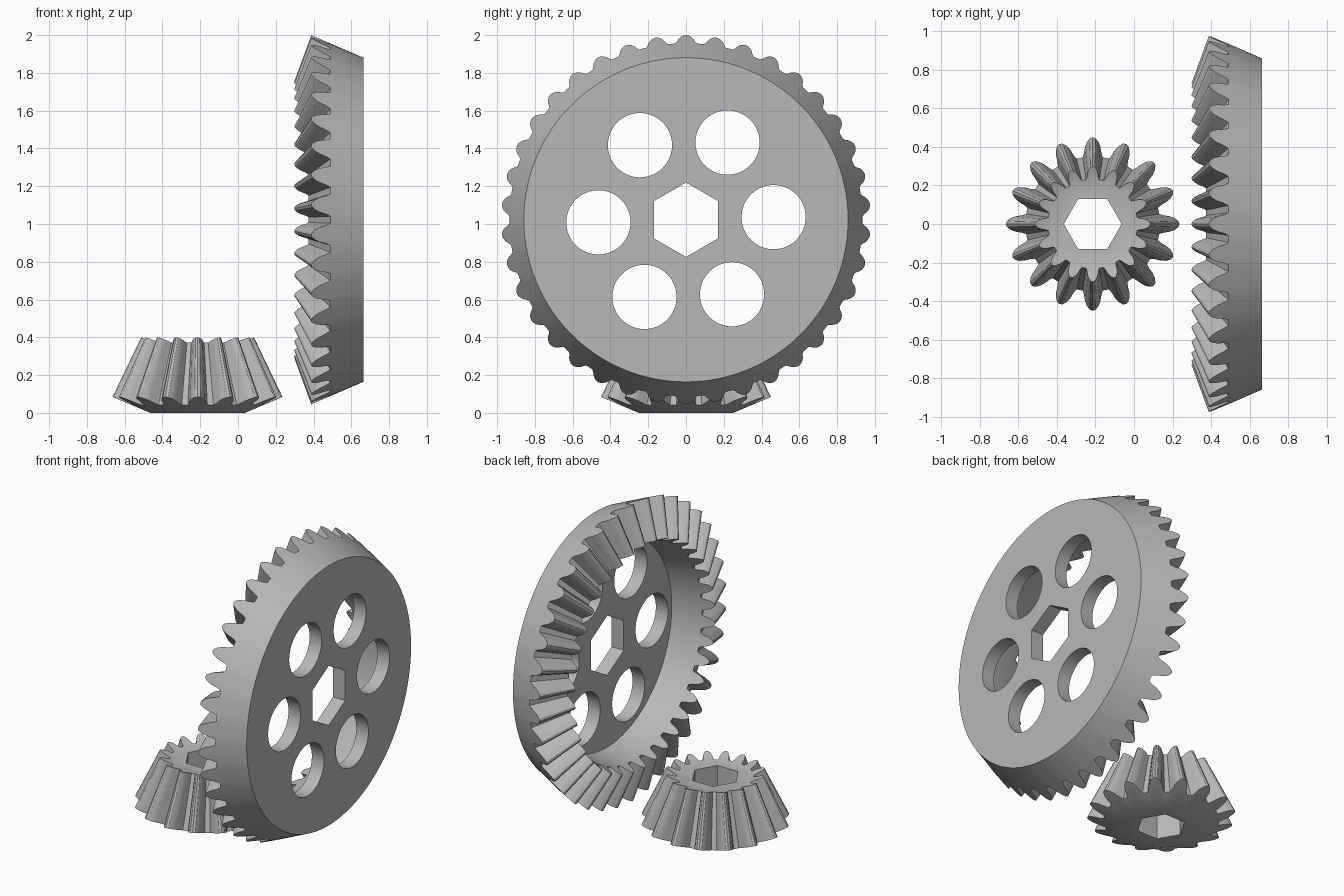
import bpy, bmesh
from math import sin, cos, atan2, pi, radians
from mathutils import Matrix, Vector

cube = bpy.data.objects.get("Cube")
if cube:
    bpy.data.objects.remove(cube, do_unlink=True)

MODULE = 0.0504
PINION_TEETH, WHEEL_TEETH = 16, 38
DEDENDUM = -1.17
# Half of one tooth: (fraction of the tooth pitch, height in modules)
HALF = [(0.38, DEDENDUM), (0.31, -0.7), (0.25, 0), (0.18, 0.5), (0.085, 0.9)]
TOOTH = [(-f, a) for f, a in HALF] + [(0, 1)] + [(f, a) for f, a in reversed(HALF)]

steel = bpy.data.materials.new("grey_steel")
steel.use_nodes = True
GREY = (0.48, 0.48, 0.48, 1)
steel.diffuse_color = GREY
steel.node_tree.nodes["Principled BSDF"].inputs["Base Color"].default_value = GREY


def new_object(name, bm):
    bmesh.ops.recalc_face_normals(bm, faces=bm.faces)
    mesh = bpy.data.meshes.new(name)
    bm.to_mesh(mesh)
    bm.free()
    obj = bpy.data.objects.new(name, mesh)
    bpy.context.collection.objects.link(obj)
    return obj


def prism(bm, sides, radius, x, y):
    """Upright prism, tall enough to pierce any gear."""
    ret = bmesh.ops.create_cone(bm, cap_ends=True, segments=sides,
                                radius1=radius, radius2=radius, depth=4)
    verts = ret["verts"]
    # Put one corner on the local x axis
    first = atan2(verts[0].co.y, verts[0].co.x)
    bmesh.ops.rotate(bm, verts=verts, matrix=Matrix.Rotation(-first, 3, 'Z'))
    bmesh.ops.translate(bm, verts=verts, vec=(x, y, 0))


def bevel_gear(name, teeth, mate, face_scale, back, floor, holes):
    """Bevel gear with its cone apex at the origin, widening along +z."""
    angle = atan2(teeth, mate)
    radius, height = MODULE * teeth / 2, MODULE * mate / 2
    pitch = 2 * pi / teeth
    outline = [((i + f) * pitch, a) for i in range(teeth) for f, a in TOOTH]

    def point(t, a, scale):
        r = (radius + a * MODULE * cos(angle)) * scale
        h = (height - a * MODULE * sin(angle)) * scale
        return Vector((r * cos(t), r * sin(t), h))

    def circle(r, h):
        return [Vector((r * cos(t), r * sin(t), h)) for t, a in outline]

    # Rings from the back face, over the teeth, to the inner floor
    rings = [circle(*back),
             [point(t, a, 1) for t, a in outline],
             [point(t, a, face_scale) for t, a in outline],
             [point(t, DEDENDUM - 0.1, face_scale) for t, a in outline]]
    if floor:
        rings.append(circle(*floor))

    bm = bmesh.new()
    rows = [[bm.verts.new(co) for co in ring] for ring in rings]
    n = len(outline)
    for low, high in zip(rows, rows[1:]):
        for i in range(n):
            j = (i + 1) % n
            bm.faces.new((low[i], low[j], high[j], high[i]))
    bm.faces.new(rows[0])
    bm.faces.new(rows[-1])
    gear = new_object(name, bm)
    gear.data.materials.append(steel)

    # Cut the shaft hole and any lightening holes
    bm = bmesh.new()
    for hole in holes:
        prism(bm, *hole)
    cutter = new_object(name + "_cutter", bm)
    cutter.hide_render = True
    cutter.data.materials.append(steel)
    mod = gear.modifiers.new("holes", 'BOOLEAN')
    mod.operation = 'DIFFERENCE'
    mod.solver = 'EXACT'
    mod.object = cutter
    bpy.ops.object.select_all(action='DESELECT')
    gear.select_set(True)
    bpy.context.view_layer.objects.active = gear
    bpy.ops.object.modifier_apply(modifier=mod.name)
    bpy.data.objects.remove(cutter, do_unlink=True)
    bpy.ops.object.shade_smooth_by_angle(angle=radians(30))
    return gear


AXIS_Z = 1.0225

# Small gear lying flat, with a hexagonal shaft hole
pinion = bevel_gear("small_bevel_gear", PINION_TEETH, WHEEL_TEETH, 0.664,
                    back=(0.25, AXIS_Z), floor=None,
                    holes=[(6, 0.15, 0, 0)])
pinion.matrix_world = Matrix.Translation((-0.214, 0, AXIS_Z)) @ Matrix.Rotation(pi, 4, 'X')

# Large upright gear: dished inside, hexagonal shaft hole and six round holes
round_holes = []
for i in range(6):
    t = radians(31.7 + 60 * i)
    round_holes.append((64, 0.17, 0.464 * cos(t), 0.464 * sin(t)))
wheel = bevel_gear("large_bevel_gear", WHEEL_TEETH, PINION_TEETH, 0.748,
                   back=(0.858, 0.633), floor=(0.672, 0.544),
                   holes=[(6, 0.197, 0, 0)] + round_holes)
turn = Matrix(((0, 0, 1), (0, -1, 0), (1, 0, 0))).to_4x4()
wheel.matrix_world = Matrix.Translation((0.031, 0, AXIS_Z)) @ turn
